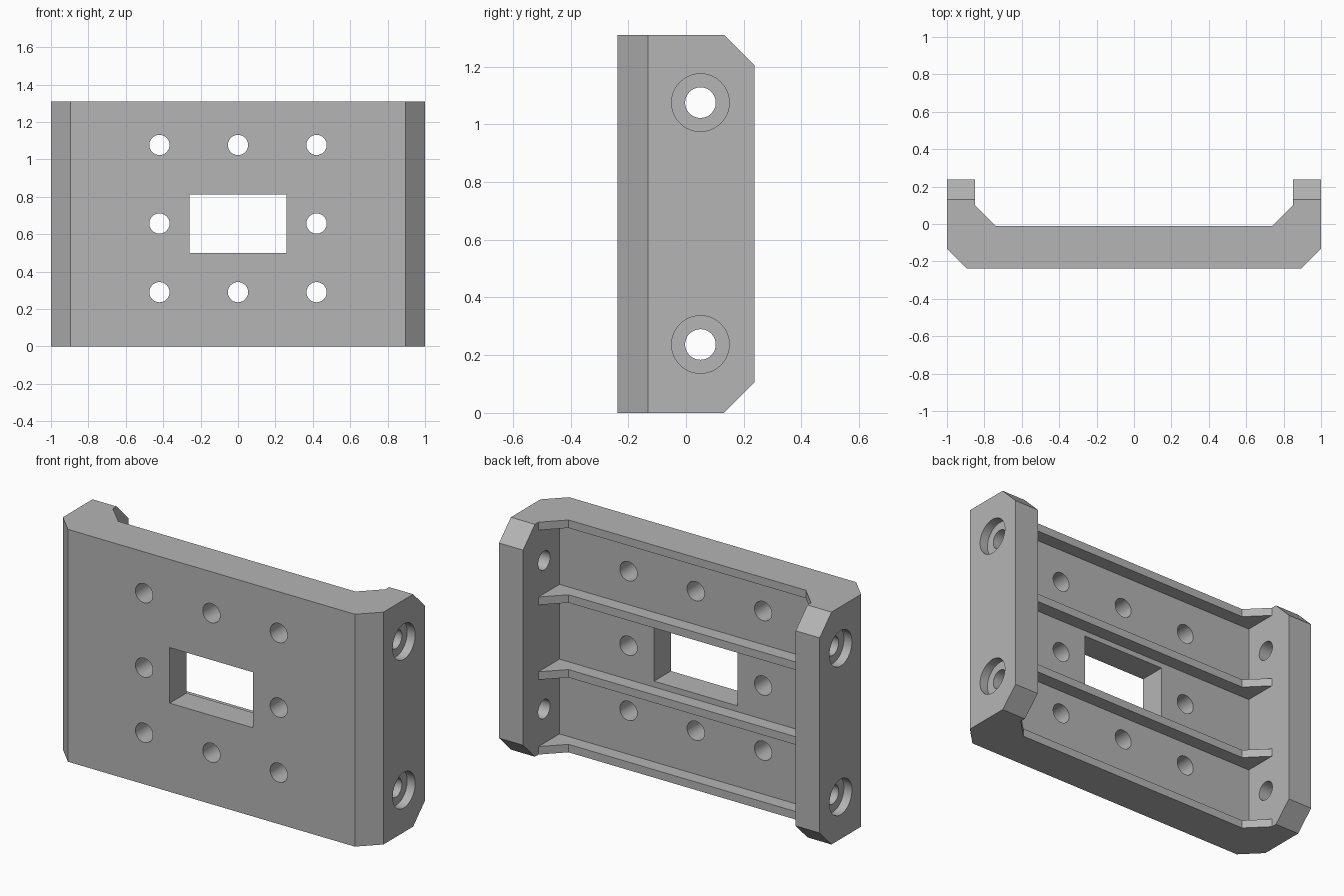
import bpy, bmesh, math
from mathutils import Matrix, Vector

HEIGHT = 1.31
DEPTH = 0.237        # half depth
WALL = 0.85          # inner face of the side walls
FLOOR = -0.087       # back face of the plate
CH = 0.105           # chamfer size
RIB = 0.045          # rib thickness

cube = bpy.data.objects.get("Cube")
if cube:
    bpy.data.objects.remove(cube, do_unlink=True)

grey = bpy.data.materials.new("mid_grey")
grey.use_nodes = True
colour = (0.46, 0.46, 0.46, 1)
grey.diffuse_color = colour
grey.node_tree.nodes["Principled BSDF"].inputs["Base Color"].default_value = colour


def make_object(name, bm):
    bmesh.ops.recalc_face_normals(bm, faces=bm.faces[:])
    mesh = bpy.data.meshes.new(name)
    bm.to_mesh(mesh)
    bm.free()
    mesh.materials.append(grey)
    obj = bpy.data.objects.new(name, mesh)
    bpy.context.collection.objects.link(obj)
    return obj


def add_prism(bm, points, offset):
    """Extrude a closed outline along the offset vector."""
    face = bm.faces.new([bm.verts.new(p) for p in points])
    ext = bmesh.ops.extrude_face_region(bm, geom=[face])
    moved = [v for v in ext["geom"] if isinstance(v, bmesh.types.BMVert)]
    bmesh.ops.translate(bm, verts=moved, vec=Vector(offset))


def add_cylinder(bm, radius, length, centre, axis):
    turn = Matrix.Rotation(math.pi / 2, 4, "Y" if axis == "x" else "X")
    bmesh.ops.create_cone(bm, cap_ends=True, segments=48, radius1=radius, radius2=radius,
                          depth=length, matrix=Matrix.Translation(centre) @ turn)


def cut(obj, name, bm):
    """Subtract the cutter mesh from the object and discard the cutter."""
    cutter = make_object(name, bm)
    cutter.hide_render = True
    mod = obj.modifiers.new(name, "BOOLEAN")
    mod.operation = "DIFFERENCE"
    mod.solver = "EXACT"
    mod.object = cutter
    bpy.context.view_layer.update()
    graph = bpy.context.evaluated_depsgraph_get()
    result = bpy.data.meshes.new_from_object(obj.evaluated_get(graph))
    obj.modifiers.clear()
    obj.data = result
    bpy.data.objects.remove(cutter, do_unlink=True)


# Channel body: plate with two side walls
half = [(1 - CH, -DEPTH), (1, -DEPTH + CH), (1, DEPTH), (WALL, DEPTH), (WALL, FLOOR)]
outline = half + [(-x, y) for x, y in reversed(half)]
bm = bmesh.new()
add_prism(bm, [(x, y, 0) for x, y in outline], (0, 0, HEIGHT))
body = make_object("bracket_body", bm)

# Chamfered ends of the side walls
bm = bmesh.new()
for end, out in ((0, -1), (HEIGHT, 1)):
    over = 0.05
    wedge = [(DEPTH - CH - over, end + out * over),
             (DEPTH + over, end - out * (CH + over)),
             (DEPTH + over, end + out * over)]
    add_prism(bm, [(-1.1, y, z) for y, z in wedge], (2.2, 0, 0))
cut(body, "end_chamfer_cutter", bm)

# Plate window and bolt holes
bm = bmesh.new()
window = [(-0.26, 0.50), (0.26, 0.50), (0.26, 0.813), (-0.26, 0.813)]
add_prism(bm, [(x, -0.4, z) for x, z in window], (0, 0.5, 0))
for z in (0.29, 0.657, 1.077):
    for x in (-0.42, 0, 0.42):
        if x or z != 0.657:
            add_cylinder(bm, 0.054, 0.5, (x, -0.16, z), "y")
cut(body, "plate_hole_cutter", bm)

# Side wall bolt holes, then their counterbores
for name, radius, length, middle in (("wall_hole_cutter", 0.053, 0.4, 0.92),
                                     ("counterbore_cutter", 0.1, 0.2, 1.05)):
    bm = bmesh.new()
    for side in (-1, 1):
        for z in (0.237, 1.075):
            add_cylinder(bm, radius, length, (side * middle, 0.05, z), "x")
    cut(body, name, bm)

# Four cross ribs with angled gusset ends
half = [(WALL, FLOOR), (WALL, 0.1), (0.74, -0.01)]
outline = half + [(-x, y) for x, y in reversed(half)]
ribs = []
for i in range(4):
    z = i * (HEIGHT - RIB) / 3
    bm = bmesh.new()
    add_prism(bm, [(x, y, z) for x, y in outline], (0, 0, RIB))
    ribs.append(make_object(f"cross_rib_{i + 1}", bm))

# Smooth hole walls, keep every other edge sharp
bpy.ops.object.select_all(action="DESELECT")
body.select_set(True)
bpy.context.view_layer.objects.active = body
bpy.ops.object.shade_smooth_by_angle(angle=math.radians(30))
